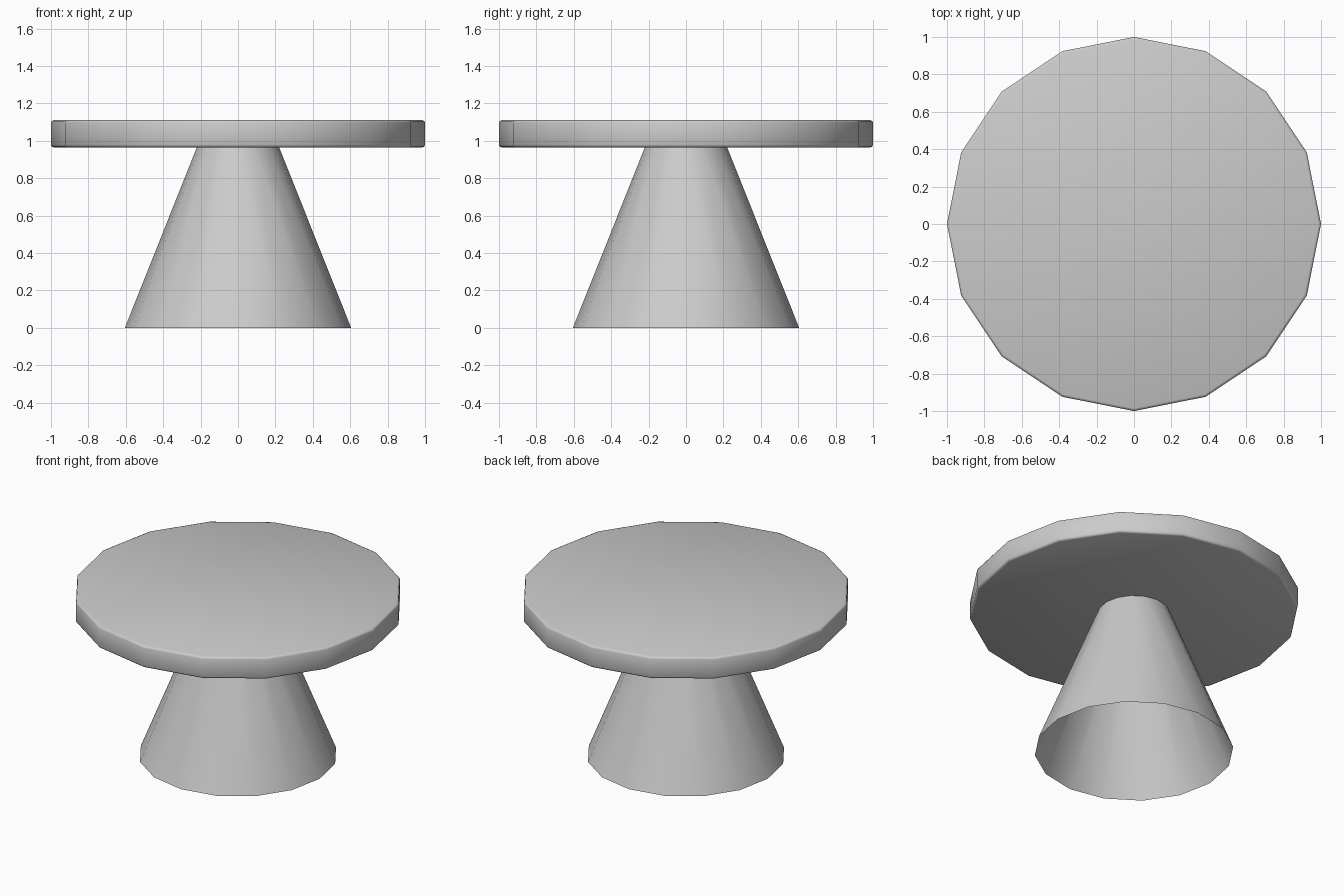
import bpy
import math

cube = bpy.data.objects.get("Cube")
if cube:
    bpy.data.objects.remove(cube, do_unlink=True)

SIDES = 16
BASE_RADIUS, NECK_RADIUS = 0.605, 0.22
TOP_BOTTOM, TOP_HEIGHT = 0.965, 1.11

grey = bpy.data.materials.new("plain_grey")
grey.use_nodes = True
grey.diffuse_color = (0.6, 0.6, 0.6, 1)
grey.node_tree.nodes["Principled BSDF"].inputs["Base Color"].default_value = (0.6, 0.6, 0.6, 1)


def round_part(name, r_low, r_high, z_low, z_high, fill):
    """Sixteen-sided disc or cone frustum between two heights."""
    bpy.ops.mesh.primitive_cone_add(
        vertices=SIDES, radius1=r_low, radius2=r_high, depth=z_high - z_low,
        end_fill_type=fill, location=(0, 0, (z_low + z_high) / 2))
    part = bpy.context.object
    part.name = name
    part.data.materials.append(grey)
    return part


# Round table top with slightly softened rims
top = round_part("table_top", 1, 1, TOP_BOTTOM, TOP_HEIGHT, 'NGON')
bevel = top.modifiers.new("soft_rim", 'BEVEL')
bevel.width = 0.014
bevel.segments = 2
bevel.limit_method = 'ANGLE'
bevel.angle_limit = math.radians(40)
bpy.ops.object.modifier_apply(modifier=bevel.name)
bpy.ops.object.shade_smooth_by_angle(angle=math.radians(50))

# Hollow flared pedestal, open underneath
base = round_part("pedestal", BASE_RADIUS, NECK_RADIUS, 0, TOP_BOTTOM, 'NOTHING')
bpy.ops.object.shade_smooth_by_angle(angle=math.radians(50))
